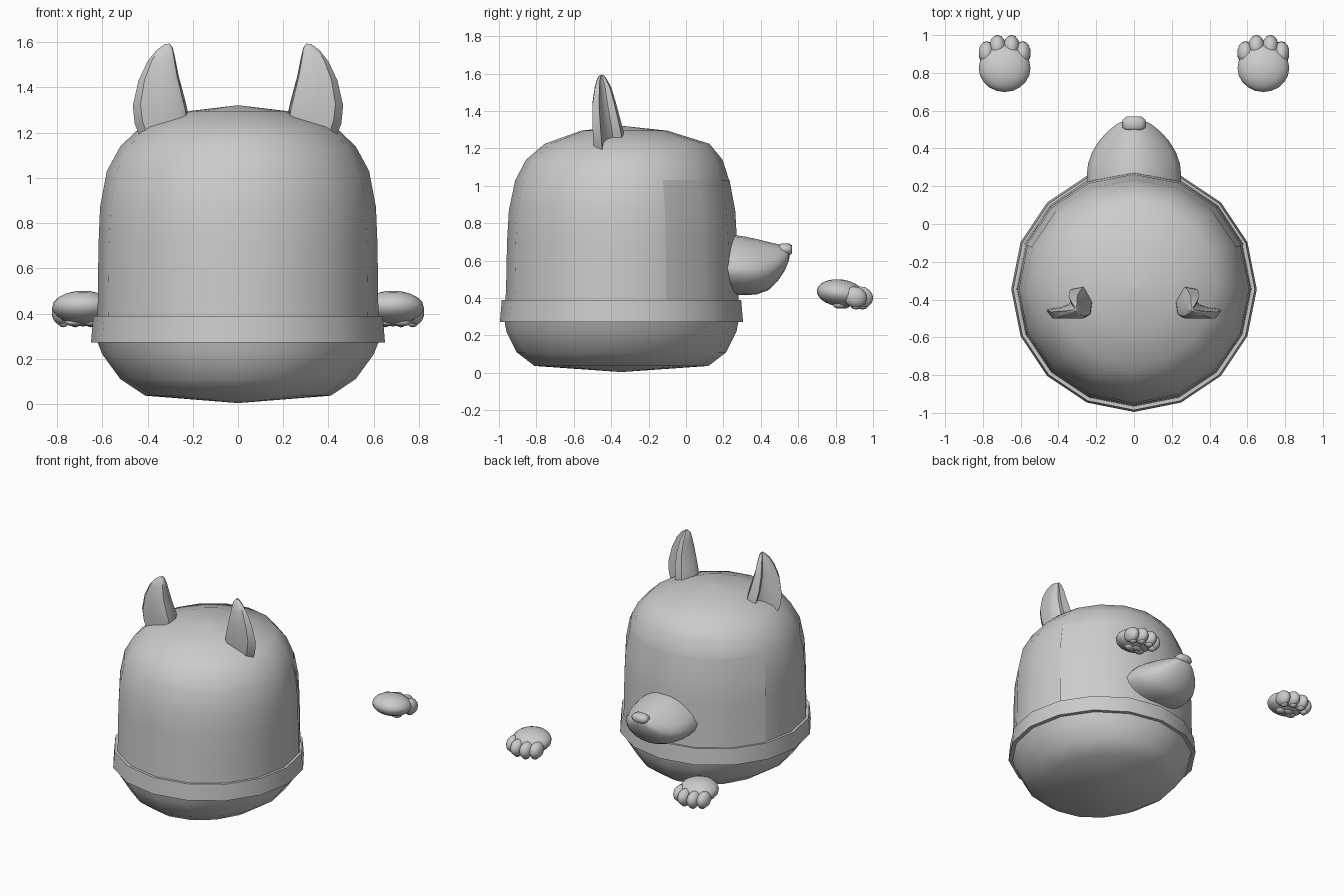
import bpy, math
from mathutils import Vector

if "Cube" in bpy.data.objects:
    bpy.data.objects.remove(bpy.data.objects["Cube"])

grey = bpy.data.materials.new("plain_grey")
grey.diffuse_color = (0.6, 0.6, 0.6, 1)
grey.use_nodes = True
grey.node_tree.nodes["Principled BSDF"].inputs["Base Color"].default_value = grey.diffuse_color
CY = -0.345   # body axis in y


def make(name, verts, faces, angle=40):
    me = bpy.data.meshes.new(name)
    me.from_pydata(verts, [], faces)
    me.materials.append(grey)
    ob = bpy.data.objects.new(name, me)
    bpy.context.collection.objects.link(ob)
    bpy.ops.object.select_all(action='DESELECT')
    ob.select_set(True)
    bpy.context.view_layer.objects.active = ob
    bpy.ops.object.mode_set(mode='EDIT')
    bpy.ops.mesh.select_all(action='SELECT')
    bpy.ops.mesh.normals_make_consistent(inside=False)
    bpy.ops.object.mode_set(mode='OBJECT')
    bpy.ops.object.shade_smooth_by_angle(angle=math.radians(angle))
    return ob


def loft(name, rings, angle=40, caps=True, closed=True, loop=False):
    n = len(rings[0])
    verts = [v for r in rings for v in r]
    faces = []
    rows = len(rings) if loop else len(rings) - 1
    for i in range(rows):
        a, b = i * n, (i + 1) % len(rings) * n
        for j in range(n if closed else n - 1):
            k = (j + 1) % n
            faces.append((a + j, a + k, b + k, b + j))
    if caps:
        faces += [tuple(range(n)), tuple(range(len(verts) - n, len(verts)))]
    return make(name, verts, faces, angle)


def ring(rx, ry, z, dy=0.0, first=0, last=15):
    return [(rx * math.cos(j * math.pi / 8), CY + dy + ry * math.sin(j * math.pi / 8), z)
            for j in range(first, last + 1)]


# Lower bowl: rx, ry, z
bowl = [(0.01, 0.01, 0.005), (0.41, 0.465, 0.037), (0.52, 0.56, 0.11),
        (0.6, 0.615, 0.22), (0.628, 0.628, 0.29)]
loft("lower_bowl", [ring(*p) for p in bowl], 50)

# Domed head: rx, ry, z, y shift
dome = [(0.622, 0.622, 0.36), (0.62, 0.617, 0.45), (0.617, 0.612, 0.7), (0.61, 0.602, 0.87),
        (0.58, 0.572, 1.03, 0.004), (0.52, 0.525, 1.14, 0.015), (0.43, 0.44, 1.225, 0.03),
        (0.22, 0.23, 1.295, 0.015), (0.01, 0.01, 1.32)]
loft("head", [ring(*p) for p in dome], 50)

# Thin face cover over the muzzle side of the head
loft("face_cover", [ring(p[0] + 0.006, p[1] + 0.006, p[2], 0, 1, 7) for p in dome[:5]],
     50, caps=False, closed=False)

# Collar band
loft("collar", [ring(r, r, z) for r, z in
                ((0.61, 0.39), (0.64, 0.39), (0.65, 0.272), (0.61, 0.272))],
     35, caps=False, loop=True)

# Muzzle: y, half width, top, bottom
muzzle = [(0.15, 0.25, 0.745, 0.425), (0.26, 0.25, 0.737, 0.418), (0.32, 0.243, 0.728, 0.415),
          (0.38, 0.222, 0.715, 0.42), (0.44, 0.185, 0.70, 0.442), (0.49, 0.14, 0.688, 0.49),
          (0.53, 0.09, 0.677, 0.55), (0.55, 0.045, 0.665, 0.60), (0.555, 0.008, 0.645, 0.63)]
rings = []
for y, w, top, low in muzzle:
    mid = low + 0.45 * (top - low)
    r = []
    for j in range(20):
        a = j * math.pi / 10
        s, c = math.sin(a), math.cos(a)
        r.append((w * c * (1 - 0.25 * max(0, s)), y, mid + s * (top - mid if s > 0 else mid - low)))
    rings.append(r)
loft("muzzle", rings, 60)


def blob(name, loc, size, seg=16, rot=0.0):
    """Ellipsoid with half sizes, tilted about x."""
    bpy.ops.mesh.primitive_uv_sphere_add(segments=seg, ring_count=seg // 2, location=loc)
    ob = bpy.context.object
    ob.name = name
    ob.scale = size
    ob.rotation_euler.x = rot
    ob.data.materials.append(grey)
    bpy.ops.object.shade_smooth()
    return ob


# Nose: rounded block
nose = []
for y, s in ((0.495, 0.7), (0.51, 1), (0.55, 1), (0.568, 0.65)):
    nose.append([(0.062 * s * math.copysign(abs(math.cos(a)) ** 0.7, math.cos(a)), y,
                  0.66 + 0.032 * s * math.sin(a))
                 for a in [k * math.pi / 6 for k in range(12)]])
loft("nose", nose, 60)

# Cupped ears: L-shaped section (u outward, v forward) lofted up to the tip
section = [(0, 0.5), (0.04, 0.1), (0.15, 0), (0.5, 0), (0.85, 0), (1, 0.28),
           (0.72, 0.34), (0.5, 0.46), (0.4, 0.64), (0.47, 0.93), (0.2, 1)]
levels = [(1.27, 1.17, 0.22, 0.43, -0.49, -0.33), (1.31, 1.24, 0.225, 0.457, -0.497, -0.335),
          (1.36, 1.32, 0.238, 0.465, -0.5, -0.35), (1.45, 1.43, 0.262, 0.44, -0.5, -0.375),
          (1.53, 1.515, 0.278, 0.4, -0.488, -0.40), (1.575, 1.565, 0.288, 0.36, -0.475, -0.425),
          (1.594, 1.59, 0.302, 0.325, -0.46, -0.44)]
for side, label in ((-1, "left"), (1, "right")):
    loft(label + "_ear", [[(side * (xi + u * (xo - xi)), yb + v * (yf - yb), zi + u * (zo - zi))
                           for u, v in section] for zi, zo, xi, xo, yb, yf in levels], 45)

    # Floating paw: palm, toes and raised pads beneath
    px = side * 0.685
    blob(label + "_paw", (px, 0.825, 0.427), (0.137, 0.127, 0.073), 20, -0.12)
    for k, (dx, y) in enumerate(((-0.095, 0.905), (-0.037, 0.938), (0.037, 0.938), (0.095, 0.905))):
        blob(f"{label}_toe_{k + 1}", (px + dx, y, 0.405), (0.044, 0.064, 0.056), 14, -0.35)
        blob(f"{label}_toe_pad_{k + 1}", (px + dx * 0.92, y + 0.005, 0.357), (0.024, 0.03, 0.018), 10)
    for k, (dx, y) in enumerate(((-0.04, 0.82), (0.04, 0.82), (0, 0.845))):
        blob(f"{label}_palm_pad_{k + 1}", (px + dx, y, 0.363), (0.04, 0.034, 0.02), 12)
